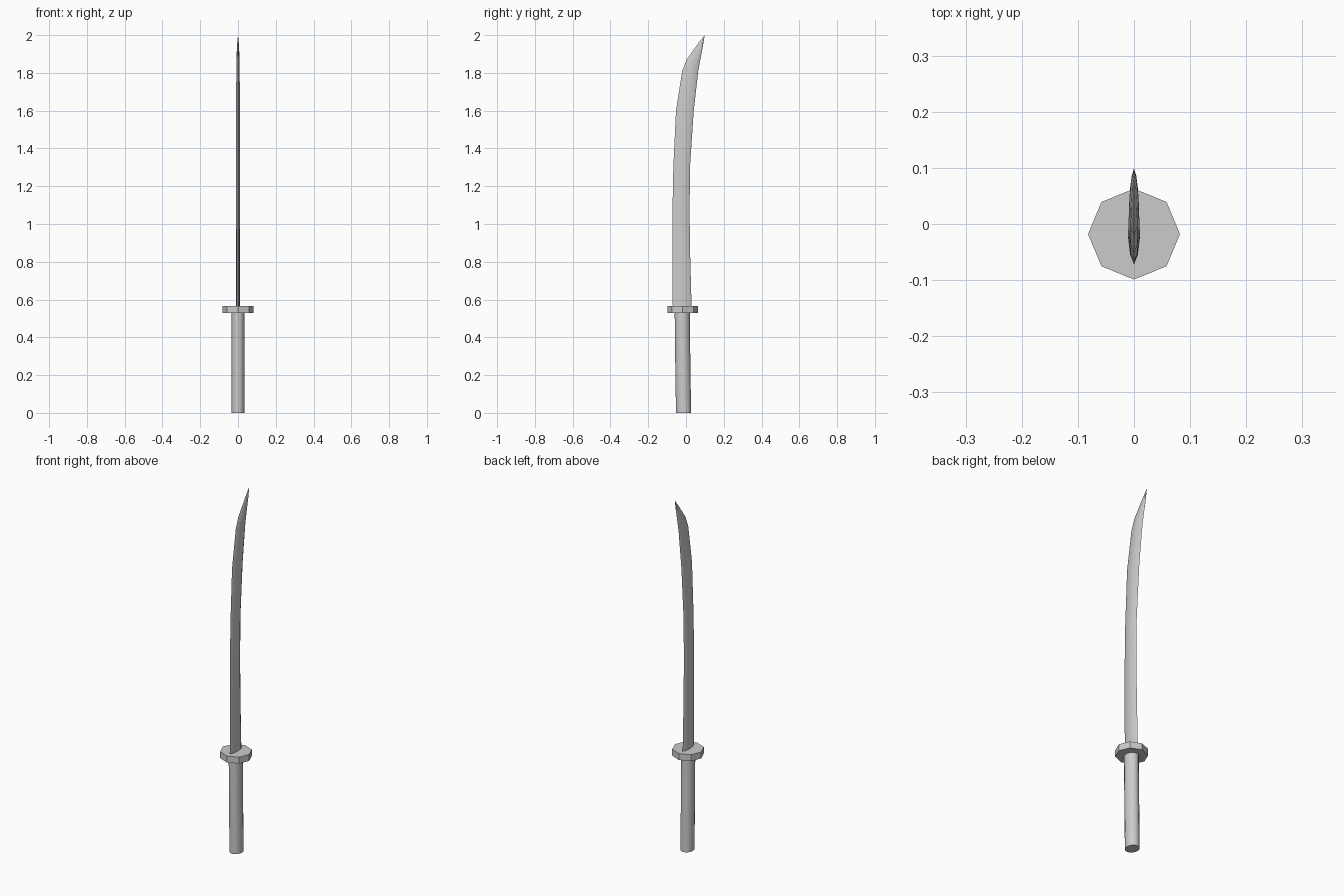
import bpy, bmesh, math

if "Cube" in bpy.data.objects:
    bpy.data.objects.remove(bpy.data.objects["Cube"])


def loft(name, rings, angle):
    """Skin a stack of equal-sized rings and cap both ends."""
    bm = bmesh.new()
    loops = [[bm.verts.new(p) for p in ring] for ring in rings]
    n = len(loops[0])
    for a, b in zip(loops, loops[1:]):
        for i in range(n):
            j = (i + 1) % n
            bm.faces.new((a[i], a[j], b[j], b[i]))
    bm.faces.new(loops[0][::-1])
    bm.faces.new(loops[-1])
    bmesh.ops.remove_doubles(bm, verts=bm.verts, dist=0.0002)
    bmesh.ops.recalc_face_normals(bm, faces=bm.faces)
    mesh = bpy.data.meshes.new(name)
    bm.to_mesh(mesh)
    bm.free()
    obj = bpy.data.objects.new(name, mesh)
    bpy.context.collection.objects.link(obj)
    bpy.ops.object.select_all(action='DESELECT')
    obj.select_set(True)
    bpy.context.view_layer.objects.active = obj
    bpy.ops.object.shade_smooth_by_angle(angle=math.radians(angle))
    return obj


def ellipse(rx, ry, cy, z, n):
    return [(rx * math.cos(2 * math.pi * i / n),
             cy + ry * math.sin(2 * math.pi * i / n), z) for i in range(n)]


# Handle: slightly leaning oval grip
loft("handle", [ellipse(0.034, 0.040, cy, z, 16)
                for cy, z in ((-0.013, 0.0), (-0.017, 0.27), (-0.020, 0.535))], 40)

# Guard: flat octagonal plate
loft("guard", [ellipse(0.082, 0.081, -0.018, z, 8) for z in (0.53, 0.566)], 30)

# Blade: height, cutting edge y, spine y, half thickness
stations = [(0.55, -0.070, 0.030, 0.011), (0.84, -0.072, 0.022, 0.0105),
            (1.05, -0.072, 0.019, 0.010), (1.30, -0.067, 0.021, 0.010),
            (1.60, -0.053, 0.041, 0.010), (1.81, -0.020, 0.065, 0.009),
            (1.87, 0.003, 0.076, 0.0085), (1.95, 0.060, 0.091, 0.005),
            (2.00, 0.099, 0.0991, 0.0001)]
# Half section from edge to spine: fraction across, fraction of thickness
half = [(0.18, 0.65), (0.5, 1.0), (0.85, 0.8)]
section = [(0, 0)] + half + [(1, 0)] + [(u, -t) for u, t in reversed(half)]
loft("blade", [[(t * h, e + u * (s - e), z) for u, t in section]
               for z, e, s, h in stations], 30)
